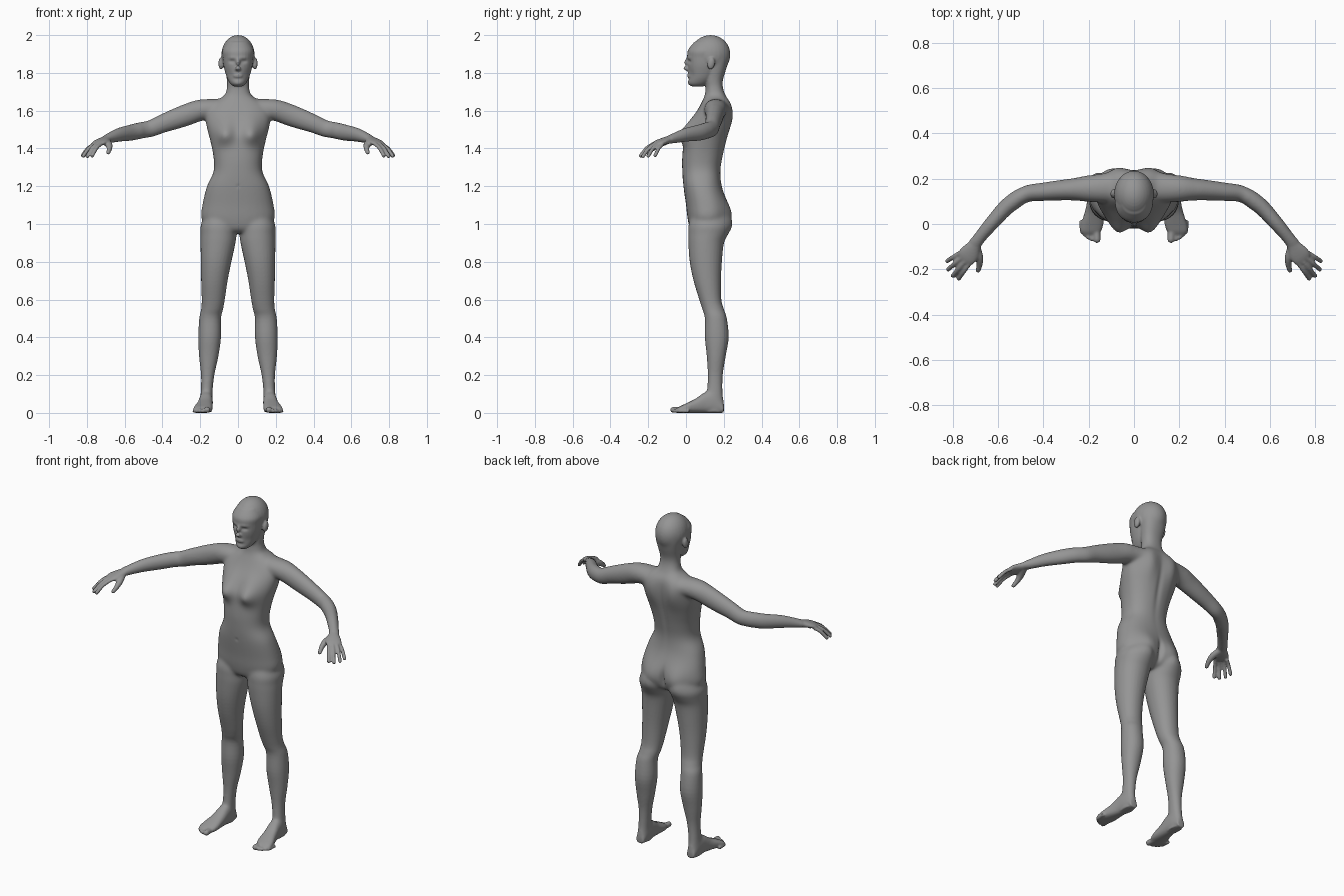
import bpy, bmesh, math
from mathutils import Vector, Matrix

bm = bmesh.new()
SIDES = 28


def catmull(a, b, c, d, t):
    return 0.5 * (2 * b + (c - a) * t + (2 * a - 5 * b + 4 * c - d) * t * t + (3 * b - a - 3 * c + d) * t ** 3)


def loft(rings, power=2.0, steps=4):
    """Skin smooth closed tube through rings of (centre, half axis u, half axis v)."""
    n, fine = len(rings), []
    for i in range(n - 1):
        q = [rings[max(0, min(n - 1, i + k))] for k in (-1, 0, 1, 2)]
        for s in range(steps):
            fine.append([catmull(*(r[k] for r in q), s / steps) for k in range(3)])
    fine.append(rings[-1])
    loops = []
    for c, u, v in fine:
        loop = []
        for j in range(SIDES):
            a = 2 * math.pi * j / SIDES
            ca, sa = math.cos(a), math.sin(a)
            loop.append(bm.verts.new(c + u * math.copysign(abs(ca) ** (2 / power), ca)
                                     + v * math.copysign(abs(sa) ** (2 / power), sa)))
        loops.append(loop)
    for p, q in zip(loops, loops[1:]):
        for j in range(SIDES):
            k = (j + 1) % SIDES
            bm.faces.new((p[j], p[k], q[k], q[j]))
    bm.faces.new(loops[0][::-1])
    bm.faces.new(loops[-1])


def stack(rows, power=2.0):
    """Horizontal rings: z, x min, x max, y front, y back."""
    loft([(Vector(((a + b) / 2, (f + k) / 2, z)), Vector(((b - a) / 2, 0, 0)), Vector((0, (k - f) / 2, 0)))
          for z, a, b, f, k in rows], power)


def limb(rows):
    """Rings across a path: x, y, z, half width, half height."""
    pts = [Vector(r[:3]) for r in rows]
    rings = []
    for i, r in enumerate(rows):
        d = (pts[min(i + 1, len(pts) - 1)] - pts[max(i - 1, 0)]).normalized()
        side = d.cross(Vector((0, 0, 1))).normalized()
        rings.append((pts[i], side * r[3], side.cross(d) * r[4]))
    loft(rings)


def blob(c, r, rot=0.0):
    m = Matrix.Translation(c) @ Matrix.Rotation(rot, 4, 'X') @ Matrix.Diagonal((*r, 1))
    bmesh.ops.create_uvsphere(bm, u_segments=28, v_segments=18, radius=1, matrix=m)


def digit(pts, r):
    """Finger or toe with a rounded tip."""
    for p in pts[1:]:
        blob(p, (r, r, r))
    limb([(*p, r, r) for p in pts])


# ---- paired parts, built on +x ----
# leg
stack([(1.1, .04, .15, .05, .18), (1.0, .005, .196, .014, .225), (.95, .007, .198, .011, .218),
       (.9, .013, .198, .012, .2), (.8, .035, .197, .02, .19), (.7, .055, .195, .04, .185),
       (.6, .07, .192, .07, .187), (.55, .079, .195, .086, .2), (.5, .09, .205, .1, .216),
       (.4, .09, .21, .1, .226), (.3, .104, .206, .11, .21), (.2, .125, .196, .115, .195),
       (.1, .135, .198, .108, .195), (.05, .135, .2, .09, .203), (.004, .14, .197, .09, .2)], 2.1)
# foot
loft([(Vector((x, y, h / 2)), Vector((w, 0, 0)), Vector((0, 0, h / 2))) for y, x, w, h in
      [(.2, .168, .025, .05), (.15, .168, .034, .11), (.1, .17, .037, .11), (.05, .176, .042, .075),
       (0, .184, .049, .05), (-.03, .19, .046, .036), (-.045, .192, .036, .026)]], 2.5)
# toes
for x, y, r in [(.163, -.068, .016), (.185, -.066, .011), (.202, -.058, .011), (.217, -.046, .010), (.229, -.033, .010)]:
    digit([(x + .002, y + .05, r), (x, y, r)], r)
# arm with shoulder
limb([(.04, .16, 1.61, .058, .052), (.12, .158, 1.61, .063, .053), (.2, .156, 1.602, .059, .057),
      (.26, .153, 1.582, .05, .058), (.32, .149, 1.56, .045, .055), (.4, .142, 1.531, .04, .048),
      (.46, .136, 1.506, .037, .044), (.5, .12, 1.498, .036, .043), (.53, .1, 1.492, .037, .043),
      (.57, .067, 1.483, .035, .042), (.63, .0, 1.472, .031, .036), (.68, -.06, 1.455, .027, .027),
      (.702, -.09, 1.446, .029, .021)])
# palm
limb([(.69, -.075, 1.45, .025, .022), (.705, -.098, 1.444, .031, .02), (.722, -.125, 1.436, .042, .018),
      (.738, -.146, 1.429, .044, .015), (.75, -.16, 1.423, .036, .011)])
# fingers
for base, tip in [((.764, -.125, 1.42), (.823, -.163, 1.363)), ((.758, -.146, 1.426), (.819, -.2, 1.36)),
                  ((.745, -.164, 1.426), (.798, -.228, 1.358)), ((.726, -.175, 1.423), (.772, -.24, 1.361))]:
    a, b = Vector(base), Vector(tip)
    digit([a, a.lerp(b, .5) + Vector((0, 0, .01)), b], .0103)
# thumb
limb([(.7, -.105, 1.438, .024, .018), (.683, -.148, 1.418, .019, .017), (.681, -.178, 1.398, .014, .014),
      (.687, -.204, 1.378, .011, .011)])
blob((.687, -.204, 1.378), (.011, .011, .011))
# ear
blob((.09, .133, 1.85), (.014, .02, .033), -.15)

# mirror everything so far to -x
copy = bmesh.ops.duplicate(bm, geom=bm.verts[:] + bm.edges[:] + bm.faces[:])['geom']
for v in copy:
    if isinstance(v, bmesh.types.BMVert):
        v.co.x = -v.co.x

# ---- centre parts ----
# torso and neck
stack([(z, -w, w, f, b) for z, w, f, b in
       [(.952, .08, .05, .16), (.975, .15, .022, .2), (1.03, .194, .008, .22), (1.1, .189, .0, .22),
        (1.2, .165, -.014, .19), (1.28, .129, -.02, .183), (1.36, .131, -.02, .196), (1.44, .147, -.008, .214),
        (1.52, .167, .018, .23), (1.6, .172, .06, .236), (1.645, .13, .083, .23), (1.68, .074, .098, .21),
        (1.72, .059, .104, .196), (1.76, .059, .1, .195), (1.82, .068, .1, .213), (1.87, .076, .1, .225)]], 2.3)
# face and jaw
stack([(z, -w, w, f, b) for z, w, f, b in
       [(1.728, .022, .03, .09), (1.742, .04, .014, .12), (1.768, .056, .012, .15), (1.8, .067, .011, .17),
        (1.84, .077, .009, .18), (1.88, .081, .007, .19), (1.92, .083, .01, .19), (1.965, .058, .045, .17)]], 2.1)
# skull
blob((0, .13, 1.896), (.088, .106, .104))
# nose and lips
limb([(0, .014, 1.876, .009, .01), (0, .0, 1.85, .010, .012), (0, -.005, 1.828, .015, .011), (0, .012, 1.815, .013, .008)])
blob((0, .018, 1.785), (.026, .014, .012))

bmesh.ops.recalc_face_normals(bm, faces=bm.faces)
mesh = bpy.data.meshes.new("body")
bm.to_mesh(mesh)
bm.free()
body = bpy.data.objects.new("body", mesh)
bpy.context.collection.objects.link(body)
bpy.context.view_layer.objects.active = body
body.select_set(True)

# fuse into one skin
fuse = body.modifiers.new("fuse", 'REMESH')
fuse.mode = 'VOXEL'
fuse.voxel_size = .0052
bpy.ops.object.modifier_apply(modifier="fuse")


def relax(name, iterations, group=""):
    m = body.modifiers.new(name, 'SMOOTH')
    m.factor, m.iterations, m.vertex_group = .5, iterations, group
    bpy.ops.object.modifier_apply(modifier=name)


def ramp(t, a, b):
    return max(0.0, min(1.0, (t - a) / (b - a)))


# blend hips, trunk, shoulders, nape and ankles; keep face, hands and toes crisp
soft = body.vertex_groups.new(name="soft")
for v in body.data.vertices:
    x, y, z = v.co
    w = ramp(z, .85, .95) * (1 - ramp(abs(x), .24, .34)) * (1 - ramp(z, 1.66, 1.7))
    nape = ramp(z, 1.6, 1.66) * (1 - ramp(z, 1.88, 1.95)) * ramp(y, .14, .18) * (1 - ramp(abs(x), .07, .08))
    ankle = ramp(y, .03, .07) * ramp(z, .02, .05) * (1 - ramp(z, .15, .25))
    w = max(w, nape, ankle)
    if w > 0:
        soft.add([v.index], w, 'REPLACE')
relax("blend", 45, "soft")

# soft sculpting: centre, spread, push along y; paired when x is not 0
FORMS = [((.072, .0, 1.472), (.052, .06, .05), -.042), ((.07, .04, 1.53), (.06, .06, .06), -.016),
         ((.075, .225, 1.57), (.05, .06, .09), .018), ((.085, .215, 1.035), (.065, .07, .08), .027),
         ((.031, .012, 1.861), (.017, .04, .009), .01), ((.03, .01, 1.88), (.026, .04, .008), -.004),
         ((.045, .02, 1.79), (.02, .04, .025), .005), ((0, .0, 1.785), (.02, .03, .004), .004),
         ((0, .01, 1.768), (.03, .03, .007), .004), ((0, .01, 1.745), (.022, .04, .012), -.003),
         ((0, .23, 1.4), (.016, .05, .16), -.008), ((0, .24, 1.03), (.014, .06, .06), -.022),
         ((0, -.015, 1.2), (.007, .03, .008), .004)]
FORMS += [((-c[0], c[1], c[2]), s, p) for c, s, p in FORMS if c[0]]
for v in body.data.vertices:
    base = v.co.copy()
    for c, s, push in FORMS:
        e = sum(((base[k] - c[k]) / s[k]) ** 2 for k in range(3))
        if e < 10:
            v.co.y += push * math.exp(-e)
relax("finish", 5)

# flat soles
for v in body.data.vertices:
    v.co.z = max(v.co.z, 0.0)

grey = bpy.data.materials.new("grey")
grey.diffuse_color = (.3, .3, .3, 1)
body.data.materials.clear()
body.data.materials.append(grey)
bpy.ops.object.shade_smooth()
